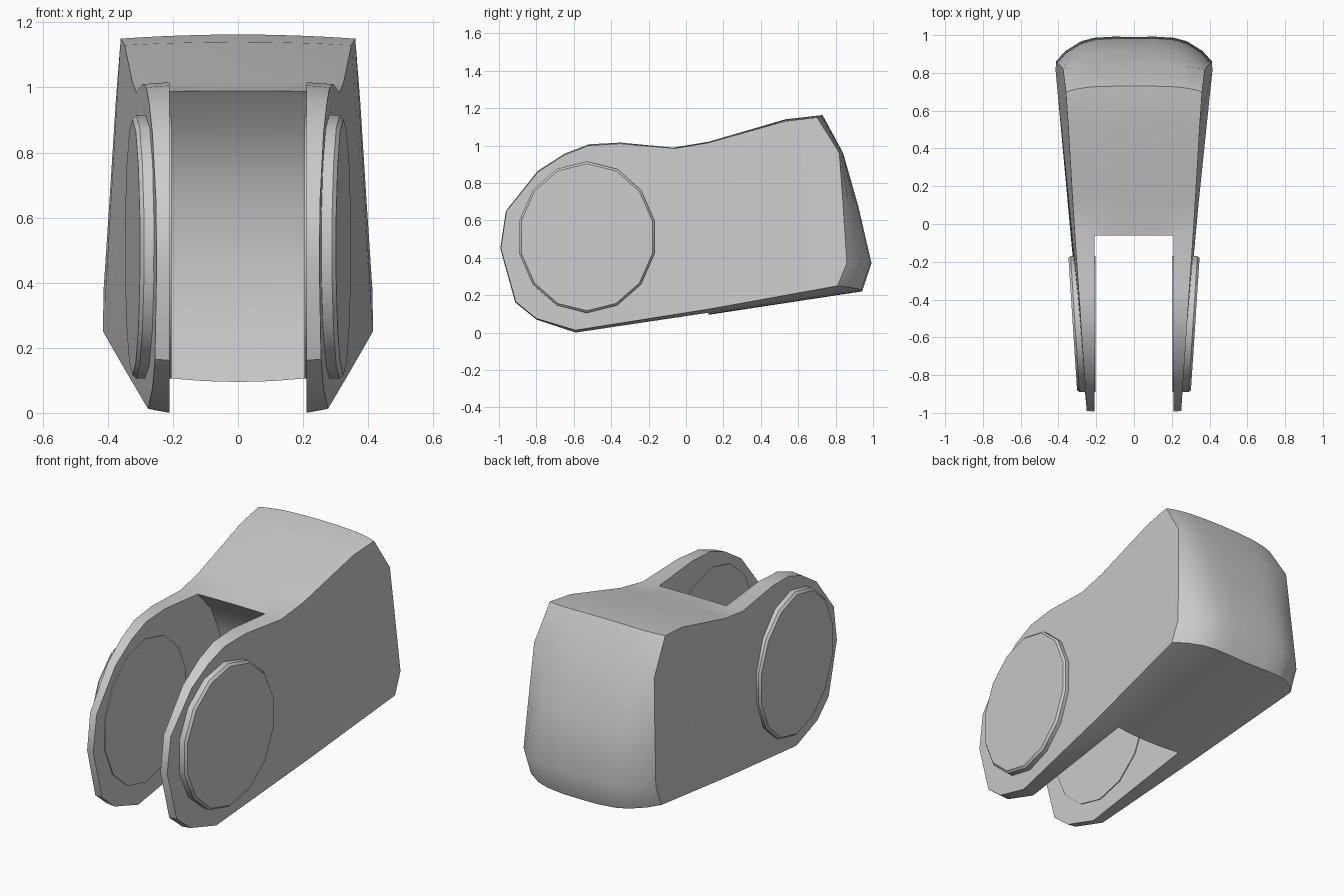
import bpy, bmesh, math

if "Cube" in bpy.data.objects:
    bpy.data.objects.remove(bpy.data.objects["Cube"])

SLOT = 0.21  # half width of the slot between the arms


def width(y, z):
    # half width of the body: tapers to the front, flares low at the back
    flare = max(0, (y + 0.6) / 1.35) * (1.1 - z) / 0.9
    return 0.25 + 0.065 * (y + 1) + 0.035 * flare


def finish(name, bm, angle=30):
    bmesh.ops.triangulate(bm, faces=[f for f in bm.faces if len(f.verts) > 4])
    bmesh.ops.recalc_face_normals(bm, faces=bm.faces)
    me = bpy.data.meshes.new(name)
    bm.to_mesh(me)
    bm.free()
    ob = bpy.data.objects.new(name, me)
    bpy.context.collection.objects.link(ob)
    bpy.ops.object.select_all(action='DESELECT')
    bpy.context.view_layer.objects.active = ob
    ob.select_set(True)
    bpy.ops.object.shade_smooth_by_angle(angle=math.radians(angle))


def bridge(bm, a, b, closed):
    n = len(a)
    for i in range(n if closed else n - 1):
        j = (i + 1) % n
        bm.faces.new((a[i], a[j], b[j], b[i]))


# Side profile: y, z, set-back at the sides, vertical crown in the middle
PROFILE = [
    (-1.0, 0.45, -0.01, 0), (-0.97, 0.65, -0.01, 0), (-0.80, 0.86, -0.01, 0.01),
    (-0.65, 0.95, 0, 0.015), (-0.52, 1.0, 0, 0.015), (-0.35, 1.01, 0, 0.012),
    (-0.06, 0.985, 0, 0.005), (0.12, 1.015, 0, 0.005), (0.53, 1.13, 0, 0.01),
    (0.73, 1.15, 0.03, 0.013), (0.84, 0.96, 0.02, 0), (0.92, 0.68, 0.08, 0),
    (1.0, 0.37, 0.14, 0), (0.95, 0.25, 0.14, -0.03), (0.12, 0.125, 0, -0.03),
    (-0.59, 0.013, 0, -0.03), (-0.80, 0.075, 0, -0.015), (-0.92, 0.165, -0.01, -0.01)]
TOP, LOW = 6, 14  # profile points where the slot ends
# Concave end wall of the slot, from low to top
WALL = [(0.16, 0.28), (0.17, 0.48), (0.14, 0.69), (0.06, 0.86)]


def section(s):
    # s in -1..1 spans the slot, 1..2 runs through an arm to its outer face
    pts = []
    for y, z, back, crown in PROFILE:
        w = width(y, z)
        x = SLOT * min(abs(s), 1) + (w - SLOT) * max(abs(s) - 1, 0)
        u = x / w
        fall = u ** 4 if back > 0 else u * u
        dip = 0.01 * (1 - u) if back > 0.1 else 0
        pts.append((math.copysign(x, s), y - back * fall - dip,
                    z + crown * (1 - u * u)))
    return pts


# Forked body: two arms and the block that joins them
bm = bmesh.new()
steps = (-2, -1.75, -1.35, -1, -0.5, 0, 0.5, 1, 1.35, 1.75, 2)
rings, walls = [], []
for s in steps:
    pts = section(s)
    ring = [bm.verts.new(p) if abs(s) >= 1 or TOP <= i <= LOW else None
            for i, p in enumerate(pts)]
    rings.append(ring)
    wall = [bm.verts.new((SLOT * s, y, z)) for y, z in WALL] if abs(s) <= 1 else []
    walls.append([ring[LOW]] + wall + [ring[TOP]])
for k in range(len(steps) - 1):
    if abs(steps[k] + steps[k + 1]) > 2:
        bridge(bm, rings[k], rings[k + 1], True)
    else:
        bridge(bm, rings[k][TOP:LOW + 1], rings[k + 1][TOP:LOW + 1], False)
        bridge(bm, walls[k], walls[k + 1], False)
for s, ring, wall in zip(steps, rings, walls):
    if abs(s) == 2:
        bm.faces.new(ring)
    elif abs(s) == 1:
        bm.faces.new(ring[LOW:] + ring[:TOP + 1] + wall[-2:0:-1])
finish("forked_body", bm, 32)


# Round bosses on the outer and inner faces of both arms
def boss(name, side, rings):
    bm = bmesh.new()
    loops = []
    for scale, x_of in rings:
        loop = []
        for i in range(14):
            a = 2 * math.pi * (i + 0.5) / 14
            y = -0.53 + 0.37 * scale * math.cos(a)
            z = 0.51 + 0.405 * scale * math.sin(a)
            loop.append(bm.verts.new((side * x_of(y, z), y, z)))
        loops.append(loop)
    for a, b in zip(loops, loops[1:]):
        bridge(bm, a, b, True)
    bm.faces.new(loops[-1])  # the hidden base stays open inside the arm
    bmesh.ops.recalc_face_normals(bm, faces=bm.faces)
    finish(name, bm)


for side, tag in ((-1, "left"), (1, "right")):
    boss(tag + "_outer_boss", side, [
        (1.0, lambda y, z: width(y, z) - 0.01),
        (1.0, lambda y, z: 0.335 + 0.065 * (y + 0.18)),
        (0.97, lambda y, z: 0.347 + 0.065 * (y + 0.18))])
    boss(tag + "_inner_boss", side, [
        (1.0, lambda y, z: 0.212), (1.0, lambda y, z: 0.205)])
